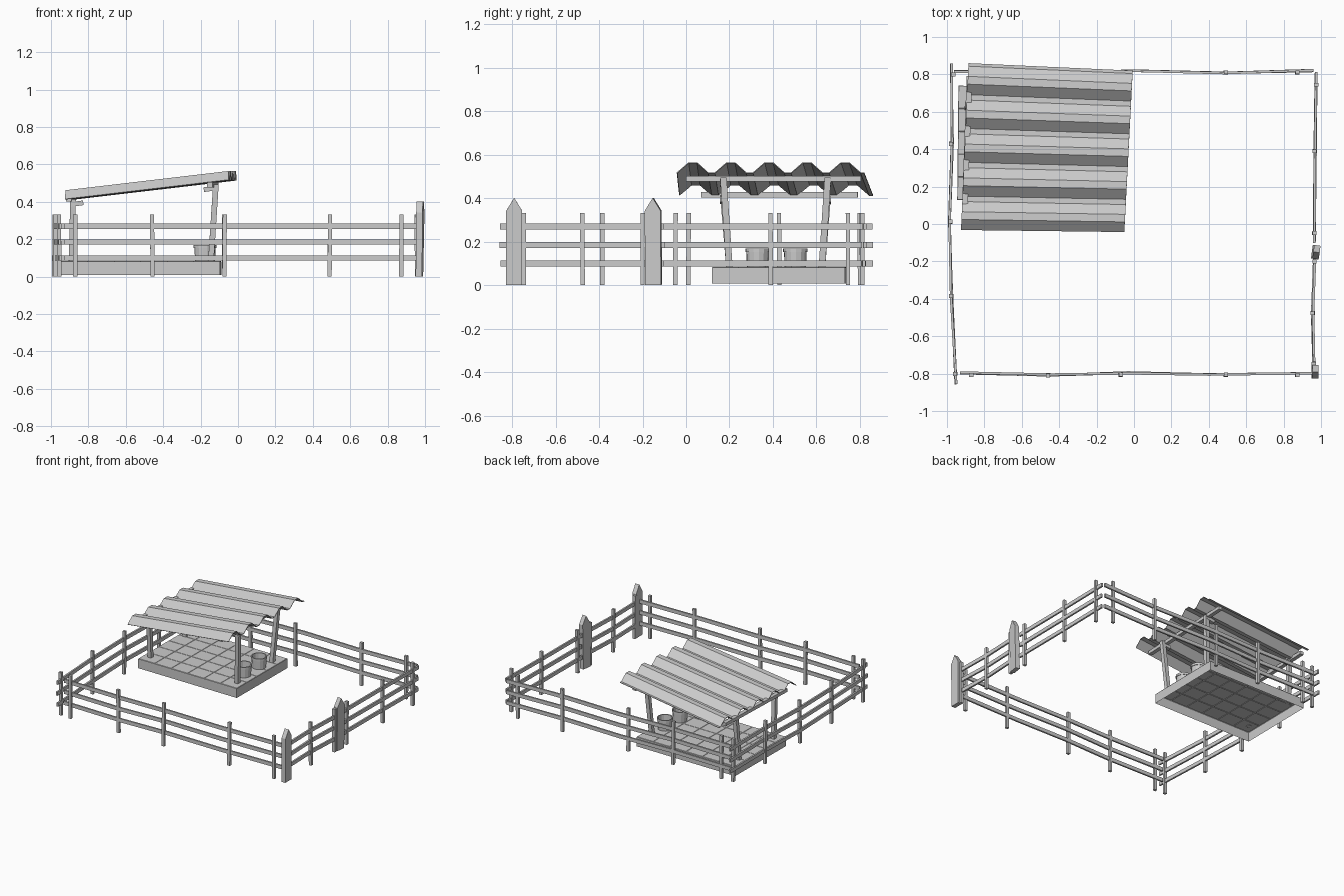
import bpy, bmesh, math, random
from mathutils import Vector, Matrix

if "Cube" in bpy.data.objects:
    bpy.data.objects.remove(bpy.data.objects["Cube"])
random.seed(4)


def finish(name, bm):
    bmesh.ops.recalc_face_normals(bm, faces=bm.faces)
    me = bpy.data.meshes.new(name)
    bm.to_mesh(me)
    bm.free()
    ob = bpy.data.objects.new(name, me)
    bpy.context.collection.objects.link(ob)
    return ob


def sweep(bm, path, w, h):
    """Rectangular bar along a path; w is horizontal width, h the other size."""
    pts = [Vector(p) for p in path]
    d = (pts[-1] - pts[0]).normalized()
    side = d.cross(Vector((0, 0, 1))) if abs(d.z) < 0.9 else Vector((1, 0, 0))
    side.normalize()
    up = side.cross(d).normalized()
    rings = [[bm.verts.new(p + side * a * w / 2 + up * b * h / 2)
              for a, b in ((-1, -1), (1, -1), (1, 1), (-1, 1))] for p in pts]
    for r, s in zip(rings, rings[1:]):
        for i in range(4):
            j = (i + 1) % 4
            bm.faces.new((r[i], r[j], s[j], s[i]))
    bm.faces.new(rings[0])
    bm.faces.new(rings[-1])


def bar(name, path, w, h):
    bm = bmesh.new()
    sweep(bm, path, w, h)
    return finish(name, bm)


# Fence runs: three slightly crooked rails plus square posts
def fence(name, path, posts):
    for k, z in enumerate((0.1, 0.185, 0.27)):
        bar(f"{name}_rail_{k + 1}",
            [(x + random.uniform(-.003, .003), y + random.uniform(-.003, .003), z)
             for x, y in path], 0.013, 0.028)
    for k, (x, y) in enumerate(posts):
        lean = random.uniform(-.003, .003)
        bar(f"{name}_post_{k + 1}", [(x, y, 0), (x + lean, y + lean, 0.333)], 0.022, 0.02)


post_x = (-0.87, -0.457, -0.073, 0.49, 0.873)
fence("front_fence", [(-.93, -.795), (-.45, -.807), (-.03, -.796), (.4, -.806), (.96, -.796)],
      [(x, -.807) for x in post_x])
fence("back_fence", [(-.96, .815), (-.45, .806), (0, .82), (.48, .808), (.96, .82)],
      [(x, .81) for x in post_x])
fence("left_fence", [(-.975, .86), (-.972, .43), (-.985, .01), (-.975, -.4), (-.952, -.855)],
      [(-.965, .8), (-.977, .43), (-.983, .01), (-.977, -.385), (-.955, -.8)])
fence("right_fence", [(.975, .81), (.968, .4), (.965, -.1)],
      [(.975, .745), (.967, .39), (.963, -.05)])
fence("gate", [(.965, -.19), (.955, -.47), (.962, -.77)],
      [(.965, -.2), (.957, -.475), (.963, -.745)])


# Large pointed gate posts
def picket(name, x, y, turn, lean):
    bm = bmesh.new()
    prof = [(-.037, 0), (.037, 0), (.037, .34), (0, .4), (-.037, .34)]
    f = bm.faces.new([bm.verts.new((-.017, a, z)) for a, z in prof])
    ext = bmesh.ops.extrude_face_region(bm, geom=[f])["geom"]
    bmesh.ops.translate(bm, vec=(.034, 0, 0),
                        verts=[v for v in ext if isinstance(v, bmesh.types.BMVert)])
    ob = finish(name, bm)
    ob.location = (x, y, 0.002)
    ob.rotation_euler = (0, math.radians(lean), math.radians(turn))


picket("corner_gate_post", .967, -.79, 0, 0.5)
picket("hinge_gate_post", .968, -.15, -8, 1.2)

# Tiled slab, open underneath, with grooves between the tiles
bm = bmesh.new()
bmesh.ops.create_grid(bm, x_segments=6, y_segments=5, size=0.5)
edges = [e for e in bm.edges if e.is_boundary]
tiles = list(bm.faces)
ext = bmesh.ops.extrude_edge_only(bm, edges=edges)["geom"]
bmesh.ops.translate(bm, vec=(0, 0, -.072),
                    verts=[v for v in ext if isinstance(v, bmesh.types.BMVert)])
bmesh.ops.scale(bm, vec=(.85, .61, 1), verts=bm.verts)
bmesh.ops.inset_individual(bm, faces=tiles, thickness=.003, depth=.003)
slab = finish("tiled_floor", bm)
slab.location = (-.517, .43, .081)
slab.rotation_euler.z = math.radians(-0.6)

# Shelter posts, with short bracket blocks under the roof beams
for side, (x0, x1, top, bx) in {"low": (-.89, -.882, .415, .02),
                                "high": (-.145, -.118, .495, -.03)}.items():
    for k, (y0, y1) in enumerate(((.2, .172), (.625, .652))):
        bar(f"{side}_shelter_post_{k + 1}", [(x0, y0, .08), (x1, y1, top)], 0.03, 0.03)
        bar(f"{side}_bracket_{k + 1}",
            [(x1 + bx - .035, y1, top - .03), (x1 + bx + .035, y1, top - .02)], 0.03, 0.025)
bar("low_roof_beam", [(-.905, .07, .415), (-.88, .79, .415)], 0.03, 0.025)
bar("high_roof_beam", [(-.15, 0, .49), (-.12, .805, .49)], 0.03, 0.025)

# Corrugated roof sheet: a trapezoid wave between a low and a high edge
wave = [(k + u, h) for k in range(5)
        for u, h in ((0, 0), (.31, 1), (.54, 1), (.84, 0))] + [(4.93, 0)]
bm = bmesh.new()
rows = []
for u, h in wave:
    t = u / 4.93
    rows.append((bm.verts.new((-.925 + .04 * t, -.032 + .892 * t, .415 + .047 * h)),
                 bm.verts.new((-.052 + .045 * t, -.043 + .863 * t, .518 + .047 * h))))
for a, b in zip(rows, rows[1:]):
    bm.faces.new((a[0], a[1], b[1], b[0]))
roof = finish("corrugated_roof", bm)
sol = roof.modifiers.new("thickness", 'SOLIDIFY')
sol.thickness = 0.004


# Open buckets, lathed from a wall profile with a rim band
def bucket(name, x, y, turn):
    prof = [(0, 0), (.05, 0), (.053, .068), (.057, .068), (.057, .085),
            (.049, .085), (.046, .02), (0, .02)]
    bm = bmesh.new()
    vs = [bm.verts.new((r, 0, z)) for r, z in prof]
    es = [bm.edges.new(p) for p in zip(vs, vs[1:])]
    bmesh.ops.spin(bm, geom=vs + es, axis=(0, 0, 1), cent=(0, 0, 0),
                   angle=2 * math.pi, steps=14, use_duplicate=False)
    bmesh.ops.remove_doubles(bm, verts=bm.verts, dist=1e-4)
    ob = finish(name, bm)
    ob.location = (x, y, .084)
    ob.rotation_euler.z = turn


bucket("front_bucket", -.18, .33, 0.1)
bucket("rear_bucket", -.172, .503, 0.5)
